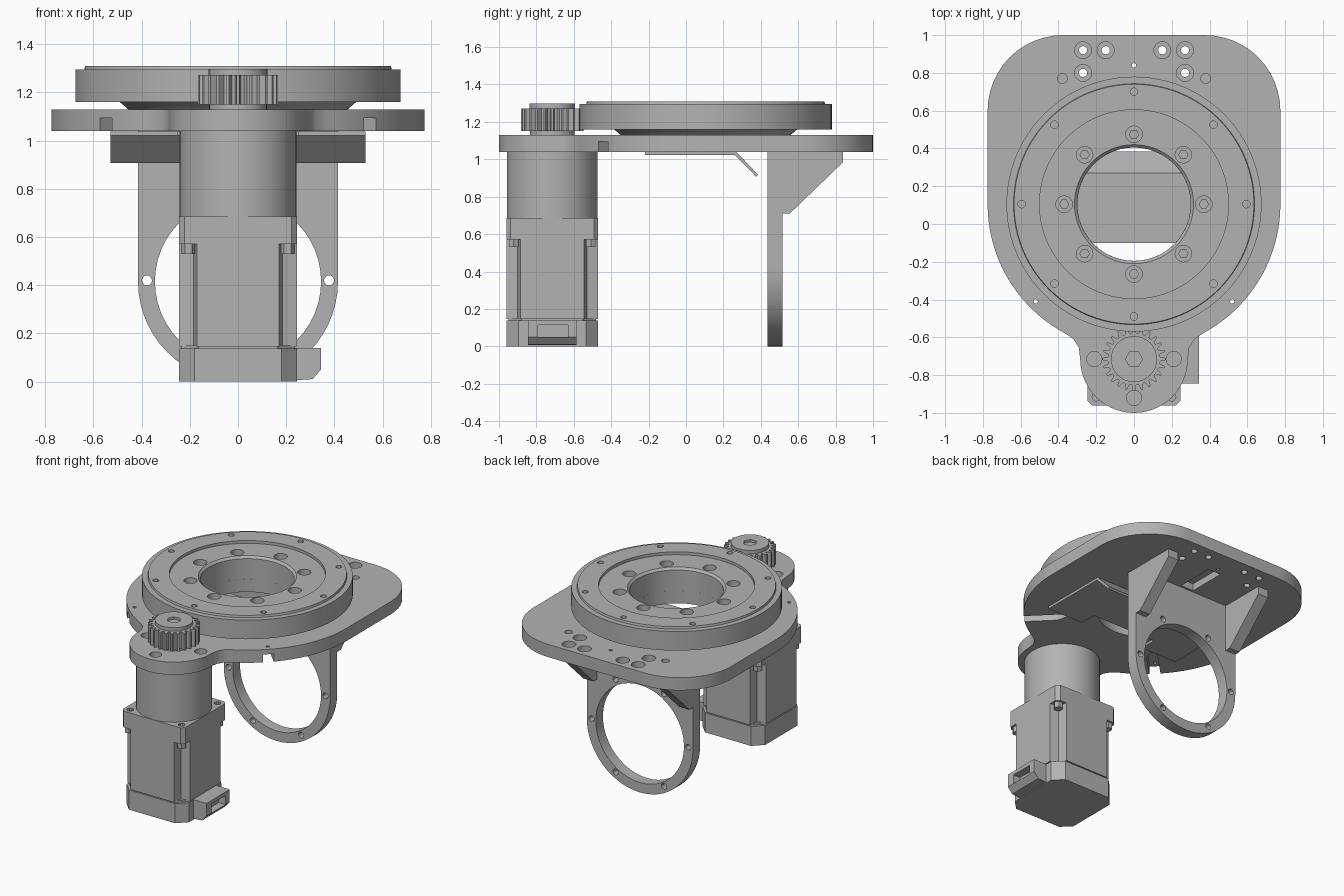
import bpy, bmesh, math

cube = bpy.data.objects.get("Cube")
if cube:
    bpy.data.objects.remove(cube, do_unlink=True)

grey = bpy.data.materials.new("machined_grey")
grey.use_nodes = True
GREY = (0.45, 0.45, 0.45, 1)
grey.diffuse_color = GREY
grey.node_tree.nodes["Principled BSDF"].inputs["Base Color"].default_value = GREY


def add(name, bm):
    """Turn a bmesh into a grey object."""
    bmesh.ops.recalc_face_normals(bm, faces=bm.faces)
    me = bpy.data.meshes.new(name)
    bm.to_mesh(me)
    bm.free()
    me.materials.append(grey)
    ob = bpy.data.objects.new(name, me)
    bpy.context.collection.objects.link(ob)
    return ob


def prism(name, pts, lo, hi, axis="z"):
    """Extrude a flat outline along an axis."""
    place = {"x": lambda a, b, c: (c, a, b),
             "y": lambda a, b, c: (a, c, b),
             "z": lambda a, b, c: (a, b, c)}[axis]
    bm = bmesh.new()
    low = [bm.verts.new(place(a, b, lo)) for a, b in pts]
    top = [bm.verts.new(place(a, b, hi)) for a, b in pts]
    bm.faces.new(low)
    bm.faces.new(top)
    for i in range(len(pts)):
        j = (i + 1) % len(pts)
        bm.faces.new((low[i], low[j], top[j], top[i]))
    return add(name, bm)


def lathe(name, profile, cx=0, cy=0, n=64):
    """Revolve a closed (radius, z) loop into a ring."""
    bm = bmesh.new()
    rings = []
    for k in range(n):
        t = math.tau * k / n
        rings.append([bm.verts.new((cx + r * math.cos(t), cy + r * math.sin(t), z))
                      for r, z in profile])
    m = len(profile)
    for k in range(n):
        a, b = rings[k], rings[(k + 1) % n]
        for i in range(m):
            j = (i + 1) % m
            bm.faces.new((a[i], b[i], b[j], a[j]))
    return add(name, bm)


def arc(cx, cy, r, start, end, n):
    return [(cx + r * math.cos(math.radians(start + (end - start) * i / n)),
             cy + r * math.sin(math.radians(start + (end - start) * i / n)))
            for i in range(n + 1)]


def disc(name, x, y, r, lo, hi, n=16, axis="z"):
    return prism(name, arc(x, y, r, 0, 360, n)[:-1], lo, hi, axis)


def box(name, x0, x1, y0, y1, lo, hi):
    return prism(name, [(x0, y0), (x1, y0), (x1, y1), (x0, y1)], lo, hi)


def cut(target, cutters):
    """Subtract each cutter from the target and discard it."""
    bpy.context.view_layer.objects.active = target
    for c in cutters:
        mod = target.modifiers.new("cut", "BOOLEAN")
        mod.operation, mod.solver, mod.object = "DIFFERENCE", "EXACT", c
        bpy.ops.object.modifier_apply(modifier=mod.name)
        bpy.data.objects.remove(c, do_unlink=True)


def corners(half, inset, deep=None):
    """Square outline with chamfered, or notched, corners."""
    quarter = [(half, inset), (inset, half)]
    if deep:
        quarter.insert(1, (deep, deep))
    pts = []
    for k in range(4):
        c, s = round(math.cos(k * math.pi / 2)), round(math.sin(k * math.pi / 2))
        pts += [(x * c - y * s, x * s + y * c + MY) for x, y in quarter]
    return pts


RY, MY = 0.105, -0.715   # ring and motor centres
BOTTOM, TOP = 1.04, 1.13  # base plate faces

# Base plate
half = arc(0.375, 0.6, 0.4, 90, 0, 12) + arc(0, RY, 0.775, 0, -62, 20)
half += [(0.32, -0.61), (0.292, -0.655)] + arc(0, MY, 0.285, 0, -90, 14)
plate = prism("base_plate", half + [(-x, y) for x, y in half[-2::-1]], BOTTOM, TOP)
cuts = [disc("c", 0, RY, 0.3, 1, 1.2, 48),
        box("c", -0.05, 0.05, 0.53, 0.8, 1, 1.09),
        disc("c", 0, 0.84, 0.012, 1, 1.2, 8)]
for s in (-1, 1):
    # counterbored bolt holes
    for x, y in ((0.27, 0.92), (0.15, 0.92), (0.27, 0.8)):
        cuts += [disc("c", s * x, y, 0.045, 1.08, 1.2),
                 disc("c", s * x, y, 0.022, 1, 1.1, 12)]
    cuts += [disc("c", s * 0.38, 0.77, 0.026, 1.06, 1.2),
             disc("c", s * 0.21, MY, 0.04, 1.07, 1.2),
             disc("c", s * 0.52, -0.41, 0.012, 1, 1.2, 8)]
    # open slots in the rim
    d = 0.7071
    pts = [(0.45, -0.035), (0.9, -0.035), (0.9, 0.035), (0.56, 0.035)]
    cuts.append(prism("c", [(s * (u * d - v * d), RY - u * d - v * d)
                            for u, v in pts], 1, 1.095))
cuts.append(disc("c", 0, -0.92, 0.04, 1.07, 1.2))
cut(plate, cuts)

# Slewing ring: outer race, inner race with bolts
outer = lathe("bearing_outer_race", [(0.5, 1.16), (0.675, 1.16), (0.675, 1.295),
                                     (0.638, 1.295), (0.635, 1.31), (0.5, 1.31)], 0, RY, 96)
cut(outer, [disc("c", x, y, 0.02, 1.26, 1.4, 12)
            for x, y in arc(0, RY, 0.595, 0, 315, 7)])
inner = lathe("bearing_inner_race", [(0.3, TOP), (0.455, TOP), (0.49, 1.16), (0.502, 1.165),
                                     (0.502, 1.29), (0.315, 1.29), (0.3, 1.275)], 0, RY, 96)
spots = arc(0, RY, 0.37, 0, 315, 7)
cut(inner, [disc("c", x, y, 0.044, 1.21, 1.4) for x, y in spots])
for x, y in spots:
    disc("race_bolt", x, y, 0.027, 1.2, 1.25, 6)

# Pinion gear on the motor shaft
teeth = []
for k in range(24):
    for off, r in ((-5, 0.138), (-2, 0.167), (2, 0.167), (5, 0.138)):
        a = math.radians(k * 15 + off)
        teeth.append((r * math.cos(a), MY + r * math.sin(a)))
prism("pinion_teeth", teeth, 1.15, 1.272)
disc("pinion_foot", 0, MY, 0.12, TOP - 0.01, 1.15, 32)
hub = disc("pinion_hub", 0, MY, 0.122, 1.27, 1.297, 32)
cut(hub, [disc("c", 0, MY, 0.045, 1.28, 1.4, 6)])

# Motor and gearhead
disc("gearhead", 0, MY, 0.243, 0.68, BOTTOM, 48)
flange = prism("motor_flange", corners(0.245, 0.222), 0.57, 0.685)
cut(flange, [disc("c", sx * 0.2, MY + sy * 0.2, 0.022, 0.62, 0.8, 10)
             for sx in (-1, 1) for sy in (-1, 1)])
prism("motor_body", corners(0.245, 0.17, 0.185), 0.145, 0.57)
prism("motor_seam", corners(0.235, 0.165), 0.13, 0.15)
prism("motor_end_cap", corners(0.245, 0.18), 0, 0.138)
for sx in (-1, 1):
    for sy in (-1, 1):
        disc("flange_nut", sx * 0.206, MY + sy * 0.206, 0.03, 0.53, 0.572, 6)
socket = prism("motor_connector", [(0.23, 0.005), (0.31, 0.01), (0.345, 0.05),
                                   (0.345, 0.14), (0.23, 0.14)], -0.845, -0.585, "y")
cut(socket, [box("c", 0.29, 0.4, -0.79, -0.63, 0.05, 0.115)])

# Hanging ring bracket with gussets
ring = prism("ring_bracket", [(0.415, BOTTOM), (-0.415, BOTTOM)]
             + arc(0, 0.415, 0.415, 180, 360, 28), 0.435, 0.515, "y")
cut(ring, [disc("c", 0, 0.415, 0.345, 0.3, 0.6, 48, "y")]
    + [disc("c", x, z, 0.021, 0.3, 0.6, 12, "y")
       for x, z in arc(0, 0.42, 0.378, 0, 300, 5)])
for side, x in (("right", -0.415), ("left", 0.335)):
    prism("gusset_" + side, [(0.51, BOTTOM), (0.84, BOTTOM), (0.84, 0.985),
                             (0.555, 0.71), (0.51, 0.71)], x, x + 0.08, "x")

# Cover sheet under the plate with a bent lip
prism("cover_sheet", [(-0.53, 0.27), (-0.53, -0.22), (-0.25, -0.22), (-0.25, -0.1),
                      (0.25, -0.1), (0.25, -0.22), (0.53, -0.22), (0.53, 0.27)], 1.022, 1.039)
prism("cover_lip", [(0.262, 1.022), (0.27, 1.039), (0.385, 0.917), (0.375, 0.907)],
      -0.53, 0.53, "x")

# Smooth the round walls, keep the edges crisp
bpy.ops.object.select_all(action="DESELECT")
for ob in bpy.context.collection.objects:
    if ob.type == "MESH" and grey.name in ob.data.materials:
        ob.select_set(True)
        bpy.context.view_layer.objects.active = ob
bpy.ops.object.shade_smooth_by_angle(angle=math.radians(30))
